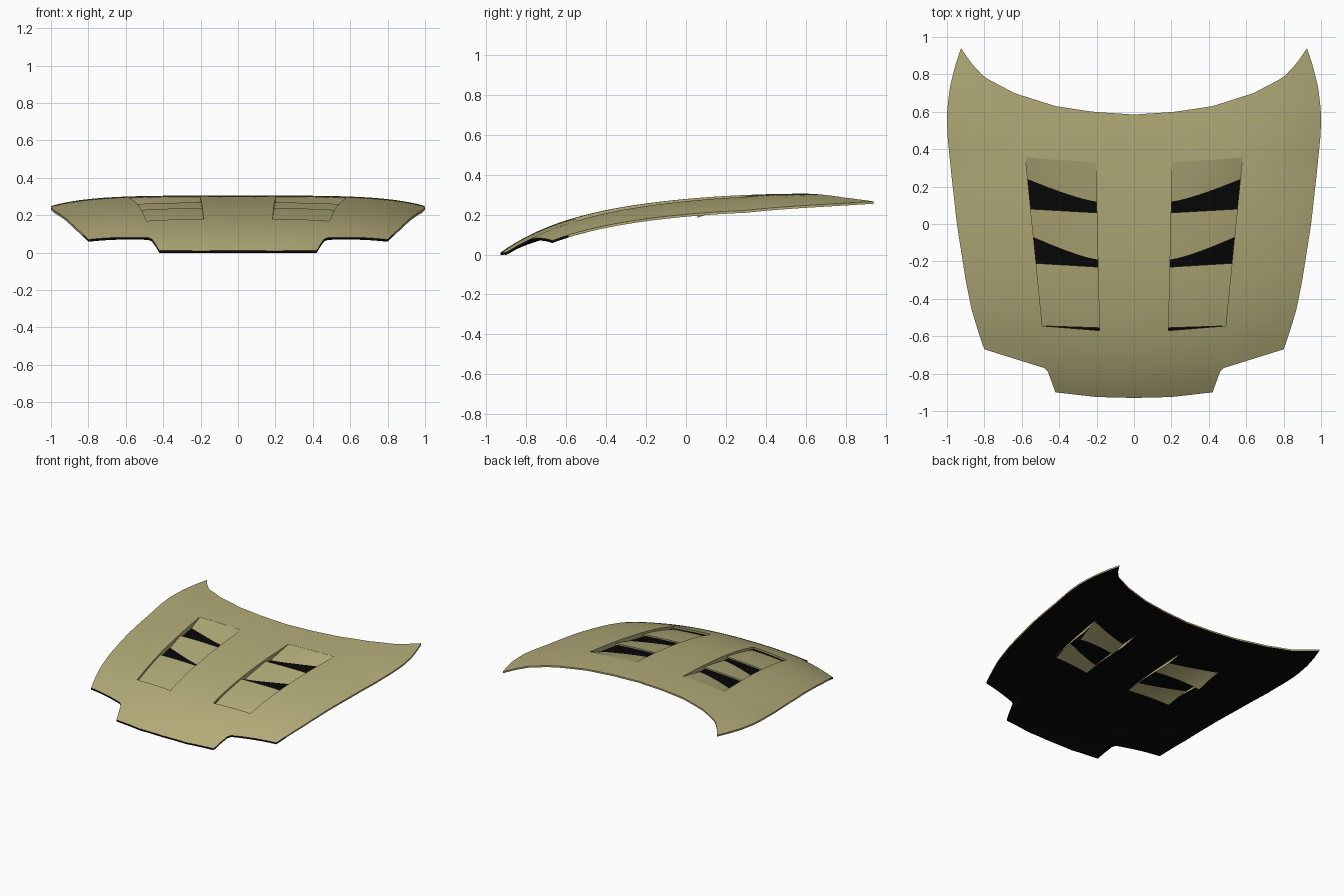
import bpy, bmesh
from mathutils import Vector

cube = bpy.data.objects.get("Cube")
if cube:
    bpy.data.objects.remove(cube)


def material(name, rgb):
    m = bpy.data.materials.new(name)
    m.use_nodes = True
    m.diffuse_color = (*rgb, 1)
    m.node_tree.nodes["Principled BSDF"].inputs["Base Color"].default_value = (*rgb, 1)
    return m


OLIVE = material("olive_paint", (0.45, 0.41, 0.19))
BLACK = material("black_lining", (0.002, 0.002, 0.002))

# Outline of the left half: front edge, rear edge, and half width along y
FRONT = [(0, -.93), (.2, -.925), (.42, -.9), (.46, -.79), (.48, -.77), (.8, -.67)]
REAR = [(0, .585), (.22, .6), (.42, .63), (.64, .7), (.8, .785), (.87, .86), (.925, .94)]
SIDE = [(-.67, .8), (-.6, .825), (-.46, .868), (-.3, .9), (0, .947), (.25, .975),
        (.48, .998), (.6, 1), (.73, .985), (.85, .955), (.94, .925)]
# Corners of one vent opening
VENT = [(.185, -.57), (.49, -.545), (.58, .355), (.205, .33)]
LINING_DEPTH = .035
N = 40


def lerp(a, b, t):
    return a + (b - a) * t


def along(points, v):
    """Read a polyline at v."""
    if v <= points[0][0]:
        return points[0][1]
    for (a, fa), (b, fb) in zip(points, points[1:]):
        if v <= b:
            return lerp(fa, fb, (v - a) / (b - a))
    return points[-1][1]


def height(x, y):
    """Crowned panel: falls to the front and to the sides."""
    q = max(0, (.6 - y) / 1.53)
    centre = .305 - .17 * q ** 2 - .125 * q ** 6
    drop = .077 - .06 * max(0, y - .3)
    power = 2 + 3 * (y + .93) / 1.87
    return centre - drop * min(1, x / along(SIDE, y)) ** power


def panel_point(s, t):
    x = s * along(SIDE, lerp(-.67, .94, t))
    y = lerp(along(FRONT, s * .8), along(REAR, s * .925), t)
    return Vector((x, y, height(x, y)))


def lining_point(s, t):
    edge = min(1, (1 - s) / .15, t / .15, (1 - t) / .15)
    p = panel_point(s, t)
    p.z -= lerp(.012, LINING_DEPTH, edge * edge * (3 - 2 * edge))
    return p


def grid(bm, point, us, vs):
    rows = [[bm.verts.new(point(u, v)) for u in us] for v in vs]
    for a, b in zip(rows, rows[1:]):
        for i in range(len(us) - 1):
            bm.faces.new((a[i], a[i + 1], b[i + 1], b[i]))


def finish(name, bm, mat, flip=False):
    """Make a mirrored, smooth object from half a mesh."""
    if flip:
        bmesh.ops.reverse_faces(bm, faces=bm.faces[:])
    mesh = bpy.data.meshes.new(name)
    bm.to_mesh(mesh)
    bm.free()
    mesh.materials.append(mat)
    obj = bpy.data.objects.new(name, mesh)
    bpy.context.collection.objects.link(obj)
    bpy.ops.object.select_all(action='DESELECT')
    obj.select_set(True)
    bpy.context.view_layer.objects.active = obj
    bpy.ops.object.shade_smooth_by_angle(angle=.6)
    mirror = obj.modifiers.new("mirror", 'MIRROR')
    mirror.merge_threshold = .0005
    return obj


steps = [i / N for i in range(N + 1)]


def in_vent(p, margin):
    for (ax, ay), (bx, by) in zip(VENT, VENT[1:] + VENT[:1]):
        if (bx - ax) * (p.y - ay) - (by - ay) * (p.x - ax) < margin:
            return False
    return True


# Outer panel, with the vent opening cut out
bm = bmesh.new()
grid(bm, panel_point, steps, steps)
for (ax, ay), (bx, by) in zip(VENT, VENT[1:] + VENT[:1]):
    bmesh.ops.bisect_plane(bm, geom=bm.verts[:] + bm.edges[:] + bm.faces[:], dist=1e-6,
                           plane_co=(ax, ay, 0), plane_no=(by - ay, ax - bx, 0))
inside = [f for f in bm.faces if in_vent(f.calc_center_median(), 0)]
bmesh.ops.delete(bm, geom=inside, context='FACES')

# Walls of the opening, deepest toward its rear half
WALL = [(-.57, .015), (.12, .06), (.24, .045), (.34, .003)]
hole = [e for e in bm.edges if e.is_boundary and all(in_vent(v.co, -1e-4) for v in e.verts)]
walls = bmesh.ops.extrude_edge_only(bm, edges=hole)["geom"]
for v in walls:
    if isinstance(v, bmesh.types.BMVert):
        v.co.z -= along(WALL, v.co.y)
finish("hood_panel", bm, OLIVE)

# Dark lining beneath the panel
bm = bmesh.new()
grid(bm, lining_point, steps, steps)
finish("hood_lining", bm, BLACK, flip=True)

# Thin rim joining panel and lining
bm = bmesh.new()
border = ([(s, 0) for s in steps] + [(1, t) for t in steps[1:]]
          + [(s, 1) for s in reversed(steps[:-1])])
grid(bm, lambda i, k: (panel_point if k else lining_point)(*border[i]),
     range(len(border)), (0, 1))
rim = finish("hood_rim", bm, OLIVE)
rim.data.materials.append(BLACK)
for f in rim.data.polygons:
    f.material_index = int(f.center.y < -.6)


def louvre(name, start, meet, back, depth, lip):
    """Slat rising to the rear; start, meet and back are (inner, outer) y values.
    It passes through the lining at meet and ends at the given depth."""
    def point(u, v):
        y0, ym, y1 = (lerp(*pair, u ** k) for pair, k in ((start, 1), (meet, 1.3), (back, 1)))
        y = lerp(y0, y1, min(v, 1))
        inner = lerp(.185, .205, (y + .57) / .9)
        outer = lerp(.49, .58, (y + .545) / .9)
        x = lerp(inner, outer, u)
        d = lerp(LINING_DEPTH, depth, (y - ym) / (y1 - ym))
        return Vector((x, y, height(x, y) - d - (lip if v > 1 else 0)))
    bm = bmesh.new()
    rows = [i / 12 for i in range(13)]
    grid(bm, point, [i / 10 for i in range(11)], rows + ([2] if lip else []))
    return finish(name, bm, OLIVE)


# Three slats in each vent
louvre("front_louvre", (-.555, -.545), (-1.2, -1.2), (-.23, -.21), .014, .012)
louvre("middle_louvre", (-.29, -.24), (-.19, -.07), (.06, .08), .016, .012)
louvre("rear_louvre", (0, .06), (.12, .24), (.33, .355), .001, 0)
